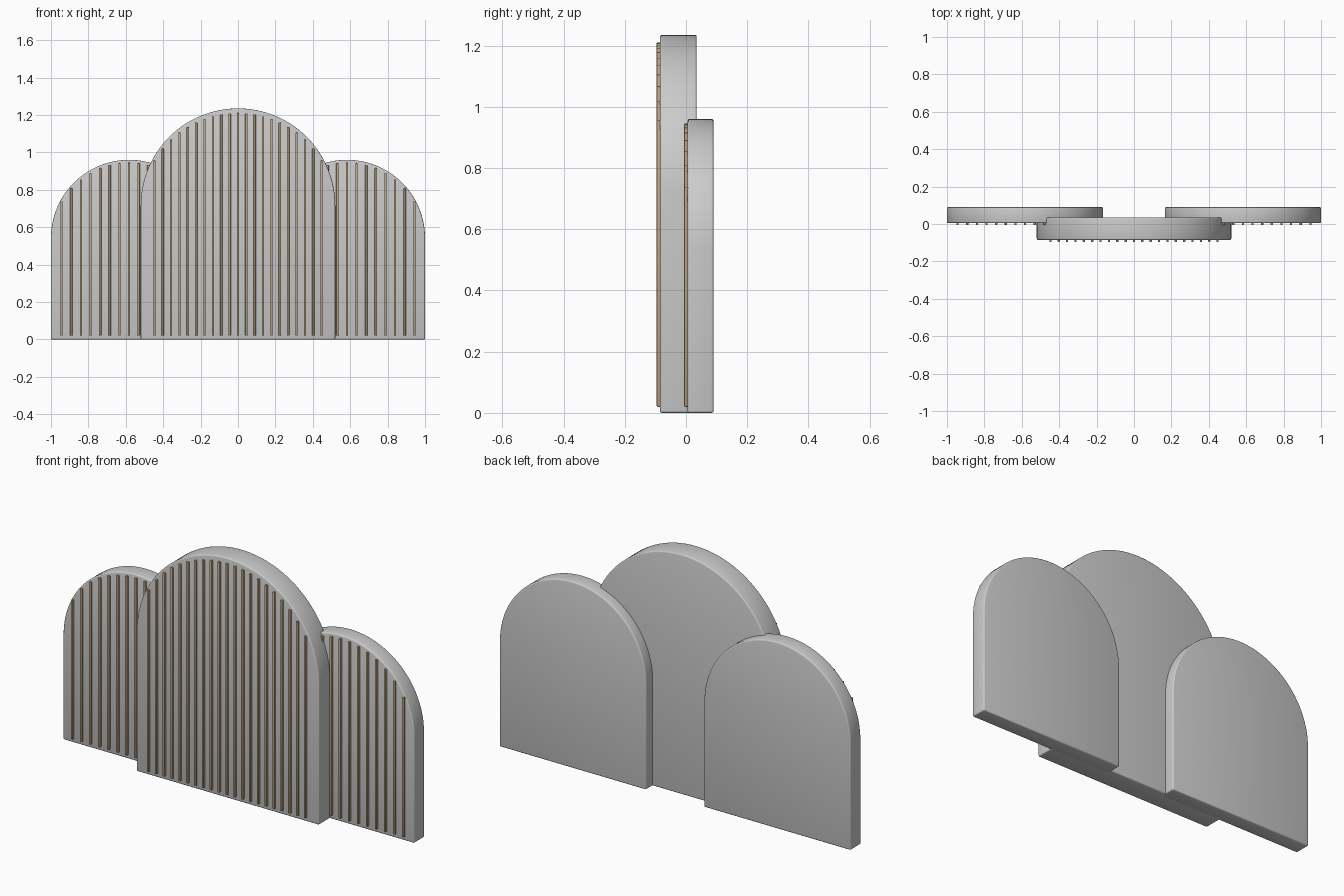
import bpy
import math

if "Cube" in bpy.data.objects:
    bpy.data.objects.remove(bpy.data.objects["Cube"], do_unlink=True)


def make_material(name, color):
    mat = bpy.data.materials.new(name)
    mat.use_nodes = True
    mat.diffuse_color = color
    mat.node_tree.nodes["Principled BSDF"].inputs["Base Color"].default_value = color
    return mat


PANEL = make_material("panel grey", (0.6, 0.6, 0.6, 1))
SLAT = make_material("warm wood", (0.5, 0.37, 0.22, 1))


def finish(obj, mat, bevel, segments):
    obj.data.materials.append(mat)
    mod = obj.modifiers.new("rounded edges", "BEVEL")
    mod.width = bevel
    mod.segments = segments
    mod.limit_method = "ANGLE"
    mod.angle_limit = math.radians(40)
    bpy.ops.object.select_all(action="DESELECT")
    obj.select_set(True)
    bpy.context.view_layer.objects.active = obj
    bpy.ops.object.modifier_apply(modifier=mod.name)
    bpy.ops.object.shade_smooth_by_angle(angle=math.radians(35))


def arch_panel(name, cx, radius, top, front, back):
    """Straight sides with a half-round top, extruded front to back."""
    spring = top - radius
    steps = 64
    outline = [(cx - radius, 0), (cx + radius, 0)]
    for i in range(steps + 1):
        a = math.pi * i / steps
        outline.append((cx + radius * math.cos(a), spring + radius * math.sin(a)))
    n = len(outline)
    verts = [(x, y, z) for y in (front, back) for x, z in outline]
    faces = [tuple(range(n)), tuple(range(2 * n - 1, n - 1, -1))]
    for i in range(n):
        j = (i + 1) % n
        faces.append((j, i, n + i, n + j))
    mesh = bpy.data.meshes.new(name)
    mesh.from_pydata(verts, [], faces)
    obj = bpy.data.objects.new(name, mesh)
    bpy.context.collection.objects.link(obj)
    finish(obj, PANEL, 0.007, 3)


def slats(name, cx, radius, top, front, count, pitch, margin):
    """Thin upright strips that follow the arch."""
    width, proud, sunk = 0.012, 0.011, 0.004
    for i in range(-count, count + 1):
        offset = i * pitch
        high = top - radius + math.sqrt(radius ** 2 - offset ** 2) - margin
        low = 0.02
        bpy.ops.mesh.primitive_cube_add(
            size=1, location=(cx + offset, front + (sunk - proud) / 2, (low + high) / 2))
        obj = bpy.context.object
        obj.name = name
        obj.scale = (width, proud + sunk, high - low)
        bpy.ops.object.transform_apply(location=False, rotation=False, scale=True)
        finish(obj, SLAT, 0.003, 2)


# Tall centre panel
arch_panel("center_panel", 0, 0.52, 1.235, -0.085, 0.035)
slats("center_slat", 0, 0.52, 1.235, -0.085, 10, 0.0447, 0.025)

# Lower side panels, set behind the centre
for side, sign in (("left", 1), ("right", -1)):
    cx = sign * 0.5825
    arch_panel(side + "_panel", cx, 0.4175, 0.96, 0.005, 0.09)
    slats(side + "_slat", cx, 0.4175, 0.96, 0.005, 7, 0.0515, 0.015)
